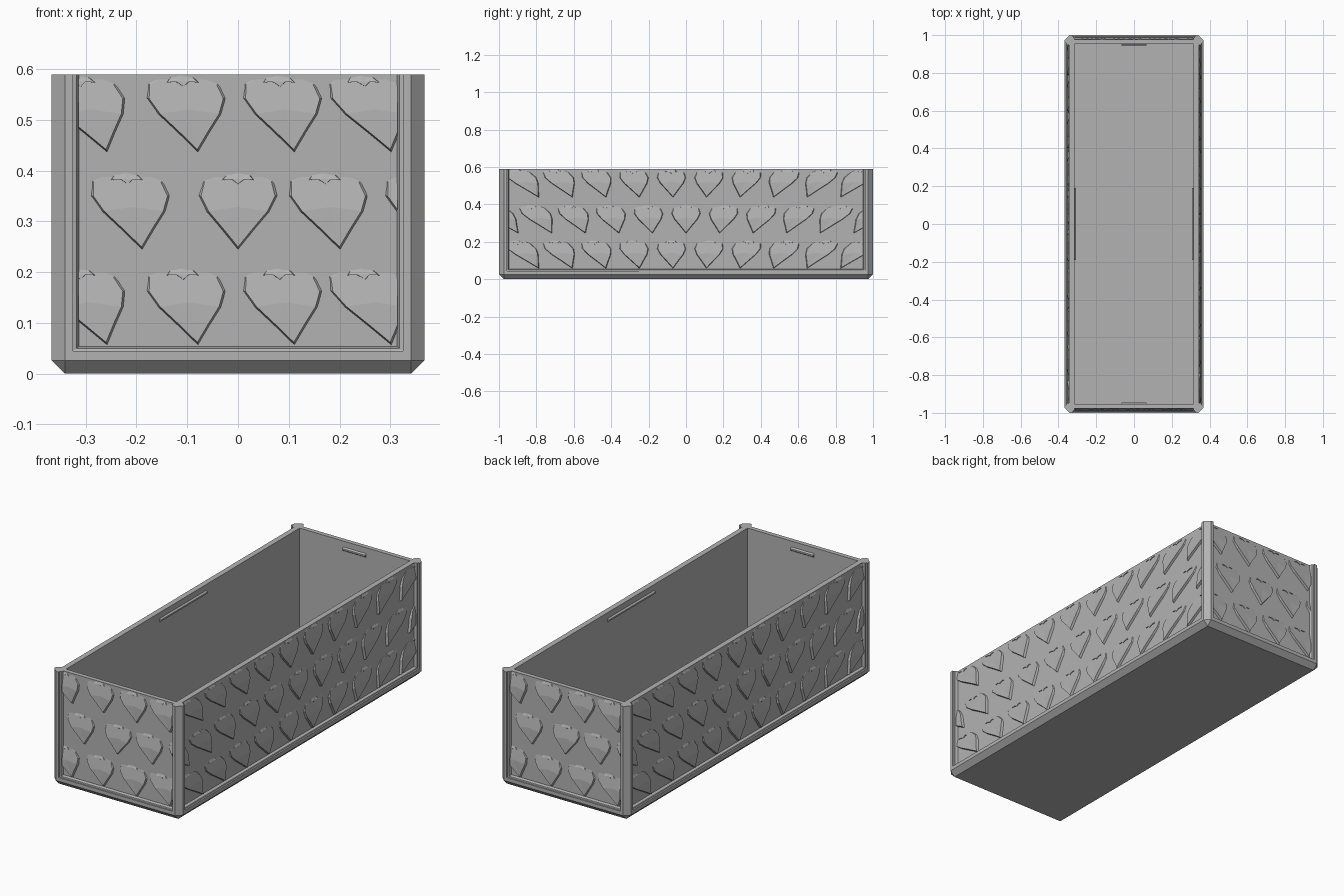
import bpy, bmesh
from math import pi
from mathutils import Matrix, Vector

if "Cube" in bpy.data.objects:
    bpy.data.objects.remove(bpy.data.objects["Cube"], do_unlink=True)

HX, HY, H = 0.367, 1.0, 0.59      # half width, half length, height
EDGE, RECESS = 0.026, 0.024       # corner chamfer, panel depth
WALL_X, WALL_Y = 0.315, 0.953     # inner faces of the walls

grey = bpy.data.materials.new("plain_grey")
grey.use_nodes = True
grey.diffuse_color = (0.45, 0.45, 0.45, 1)
grey.node_tree.nodes["Principled BSDF"].inputs["Base Color"].default_value = (0.45, 0.45, 0.45, 1)


def make_object(name, bm):
    bmesh.ops.recalc_face_normals(bm, faces=bm.faces)
    mesh = bpy.data.meshes.new(name)
    bm.to_mesh(mesh)
    bm.free()
    mesh.materials.append(grey)
    obj = bpy.data.objects.new(name, mesh)
    bpy.context.collection.objects.link(obj)
    return obj


def box(x, y, z0, z1):
    bm = bmesh.new()
    bmesh.ops.create_cube(bm, size=1)
    for v in bm.verts:
        v.co = (v.co.x * 2 * x, v.co.y * 2 * y, z0 if v.co.z < 0 else z1)
    return bm


def cut(target, cutter):
    cutter.hide_render = True
    mod = target.modifiers.new("cut", "BOOLEAN")
    mod.operation, mod.solver, mod.object = "DIFFERENCE", "EXACT", cutter
    bpy.context.view_layer.objects.active = target
    bpy.ops.object.modifier_apply(modifier=mod.name)
    bpy.data.objects.remove(cutter, do_unlink=True)


# Chamfered outer block, hollowed from the top
bm = box(HX, HY, 0, H)
edges = [e for e in bm.edges if not all(v.co.z > 0.1 for v in e.verts)]
bmesh.ops.bevel(bm, geom=edges, offset=EDGE, segments=1, affect="EDGES")
body = make_object("box_body", bm)
cut(body, make_object("cavity_cutter", box(WALL_X, WALL_Y, 0.035, 0.8)))

# Walls in turn: front, left, back, right
walls = [("front", 0, HX, HY), ("left", 1, HY, HX),
         ("back", 2, HX, HY), ("right", 3, HY, HX)]


def panel_cutter(half, out):
    """Tapered block that leaves a bevelled frame round a sunken panel."""
    bm = bmesh.new()
    loops = []
    for depth, inset, low in ((-0.02, 0.042, 0.045), (0.008, 0.042, 0.045),
                              (0.01, 0.049, 0.05), (RECESS, 0.054, 0.054)):
        w, y = half - inset, depth - out
        loops.append([bm.verts.new(p) for p in
                      ((-w, y, low), (w, y, low), (w, y, 0.8), (-w, y, 0.8))])
    bm.faces.new(loops[0])
    bm.faces.new(loops[-1])
    for a, b in zip(loops, loops[1:]):
        for i in range(4):
            j = (i + 1) % 4
            bm.faces.new((a[i], a[j], b[j], b[i]))
    return bm


for name, turn, half, out in walls:
    bm = panel_cutter(half, out)
    bm.transform(Matrix.Rotation(turn * pi / 2, 4, "Z"))
    cut(body, make_object(name + "_cutter", bm))

# Half outlines (across, up) from the lower point to the upper middle
HEART = [(0, 0), (0.03, 0.037), (0.058, 0.07), (0.073, 0.1),
         (0.066, 0.128), (0.036, 0.143), (0, 0.128)]
NOTCH = [(0, 0), (0.012, 0.009), (0.03, 0.008), (0.02, 0.02), (0, 0.024)]


def relief(bm, half_outline, base, tip, shear, height, fade):
    """Raised shape whose face sinks into the panel toward its top."""
    outline = half_outline + [(-u, v) for u, v in half_outline[-2:0:-1]]
    top = half_outline[-2][1]
    mid = top * 0.55

    def place(u, v, lift):
        v += base
        return bm.verts.new((tip[0] + u + shear * v, -lift, tip[1] + v))

    def lift(v):
        return height * min(1, max(0, top - v) / fade) - 0.001

    face = [place(u, v, lift(v)) for u, v in outline]
    skirt = [place(u * 1.08, mid + (v - mid) * 1.08, -0.003) for u, v in outline]
    centre = place(0, mid, lift(mid))
    for i in range(len(outline)):
        j = (i + 1) % len(outline)
        bm.faces.new((centre, face[i], face[j]))
        bm.faces.new((face[i], skirt[i], skirt[j], face[j]))


def end_hearts():
    """Tip position and slant for the short walls."""
    for i in range(-2, 3):
        yield 0.19 * i + 0.01 * (i > 0), 0.25, -0.22 if i else 0
    for z in (0.062, 0.442):
        for i in range(-1, 3):
            x = 0.19 * i - 0.08 + 0.01 * (i < 0)
            yield x, z, -0.4 if abs(x) > 0.2 else -0.22


def side_hearts():
    """Tip position and slant for the long walls, leaning outward to the ends."""
    for i in range(-5, 6):
        yield 0.18 * i, 0.25, 0.2 * i
    for z in (0.062, 0.442):
        for i in range(-5, 5):
            y = 0.02 + 0.18 * (i + 0.5)
            yield y, z, 1.1 * y


# Heart pattern on every wall, trimmed to the panel
for name, turn, half, out in walls:
    bm = bmesh.new()
    for u, z, shear in (side_hearts() if turn % 2 else end_hearts()):
        relief(bm, HEART, 0, (u, z), shear, 0.013, 0.075)
        relief(bm, NOTCH, 0.124, (u, z), shear, 0.006, 0.012)
    limit = half - 0.053
    for co, no in (((limit, 0, 0), (1, 0, 0)), ((-limit, 0, 0), (-1, 0, 0)),
                   ((0, 0, H), (0, 0, 1))):
        bmesh.ops.bisect_plane(bm, geom=bm.verts[:] + bm.edges[:] + bm.faces[:],
                               plane_co=co, plane_no=no, clear_outer=True)
    bm.transform(Matrix.Rotation(turn * pi / 2, 4, "Z")
                 @ Matrix.Translation(Vector((0, RECESS - out, 0))))
    make_object(name + "_heart_relief", bm)

# Small wedge-shaped catch ridges inside each wall
for name, turn, half, out in walls:
    length = 0.19 if turn % 2 else 0.065
    inner = WALL_X if turn % 2 else WALL_Y
    bm = bmesh.new()
    ends = [[bm.verts.new((x, y - inner, z)) for y, z in
             ((-0.003, 0.538), (0.008, 0.546), (0.008, 0.554), (-0.003, 0.562))]
            for x in (-length, length)]
    for end in ends:
        bm.faces.new(end)
    for i in range(4):
        j = (i + 1) % 4
        bm.faces.new((ends[0][i], ends[0][j], ends[1][j], ends[1][i]))
    bm.transform(Matrix.Rotation(turn * pi / 2, 4, "Z"))
    make_object(name + "_catch_ridge", bm)
